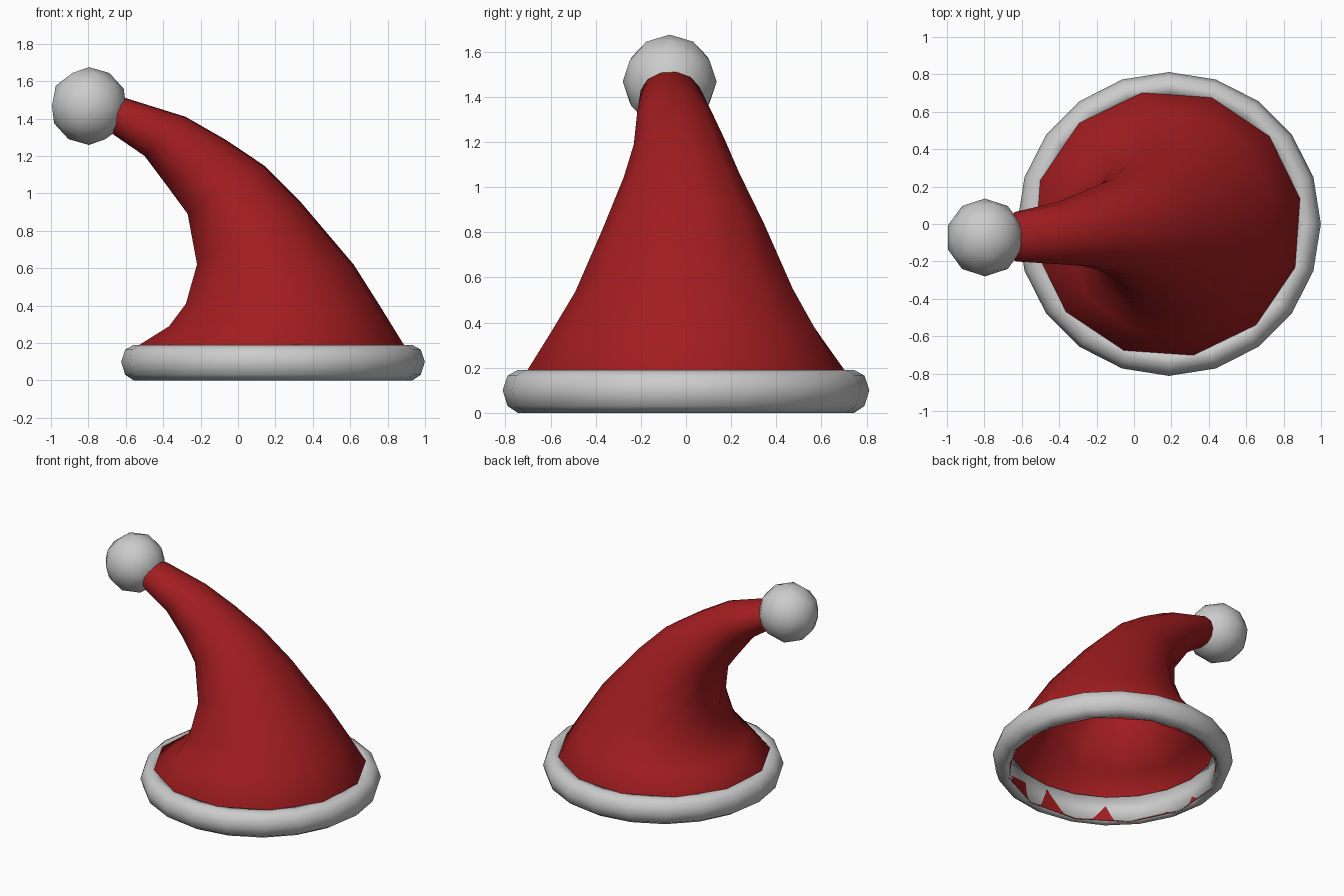
import bpy, bmesh
from math import sin, cos, pi, radians
from mathutils import Vector

if "Cube" in bpy.data.objects:
    bpy.data.objects.remove(bpy.data.objects["Cube"])


def make_object(name, bm, material=None):
    bmesh.ops.recalc_face_normals(bm, faces=bm.faces[:])
    mesh = bpy.data.meshes.new(name)
    bm.to_mesh(mesh)
    bm.free()
    for p in mesh.polygons:
        p.use_smooth = True
    if material:
        mesh.materials.append(material)
    ob = bpy.data.objects.new(name, mesh)
    bpy.context.collection.objects.link(ob)
    return ob


def bridge(bm, a, b):
    n = len(a)
    for i in range(n):
        j = (i + 1) % n
        bm.faces.new((a[i], a[j], b[j], b[i]))


red = bpy.data.materials.new("red_cloth")
red.diffuse_color = (0.36, 0.012, 0.014, 1)
red.use_nodes = True
red.node_tree.nodes["Principled BSDF"].inputs["Base Color"].default_value = red.diffuse_color

# Cloth cone: tilted elliptical sections that lean over towards the tip
# (outer x, outer z, inner x, inner z, half width in y, centre y)
sections = [
    (0.89, 0.005, -0.52, 0.005, 0.71, 0.0),
    (0.89, 0.19, -0.53, 0.19, 0.715, 0.0),
    (0.76, 0.40, -0.37, 0.29, 0.61, 0.0),
    (0.62, 0.62, -0.28, 0.41, 0.50, 0.0),
    (0.34, 0.95, -0.22, 0.62, 0.37, -0.005),
    (0.14, 1.15, -0.27, 0.89, 0.265, -0.015),
    (-0.07, 1.29, -0.38, 1.04, 0.21, -0.025),
    (-0.28, 1.41, -0.50, 1.20, 0.17, -0.05),
    (-0.60, 1.51, -0.66, 1.31, 0.135, -0.068),
    (-0.68, 1.51, -0.71, 1.35, 0.09, -0.07),
]
SIDES = 12
bm = bmesh.new()
previous = None
for ox, oz, ix, iz, half, yc in sections:
    centre = Vector(((ox + ix) / 2, yc, (oz + iz) / 2))
    axis = Vector(((ox - ix) / 2, 0, (oz - iz) / 2)) * 1.015
    ring = []
    for k in range(SIDES):
        a = 2 * pi * k / SIDES + radians(11)
        ring.append(bm.verts.new(centre + axis * cos(a) + Vector((0, half * sin(a), 0))))
    if previous:
        bridge(bm, previous, ring)
    previous = ring
make_object("cloth_cone", bm, red)

# Fluffy brim: rounded profile swept around the opening
profile = [(0.70, 0.012), (0.745, 0.0), (0.79, 0.03), (0.812, 0.10),
           (0.79, 0.165), (0.745, 0.19), (0.69, 0.187)]
BRIM_SIDES = 20
bm = bmesh.new()
rings = []
for k in range(BRIM_SIDES):
    a = 2 * pi * k / BRIM_SIDES
    rings.append([bm.verts.new((0.187 + r * cos(a), r * sin(a), z)) for r, z in profile])
for k in range(BRIM_SIDES):
    bridge(bm, rings[k], rings[(k + 1) % BRIM_SIDES])
make_object("brim", bm)

# Pompom at the tip
bm = bmesh.new()
bmesh.ops.create_icosphere(bm, subdivisions=2, radius=0.208)
bmesh.ops.translate(bm, verts=bm.verts[:], vec=(-0.797, -0.072, 1.467))
make_object("pompom", bm)
